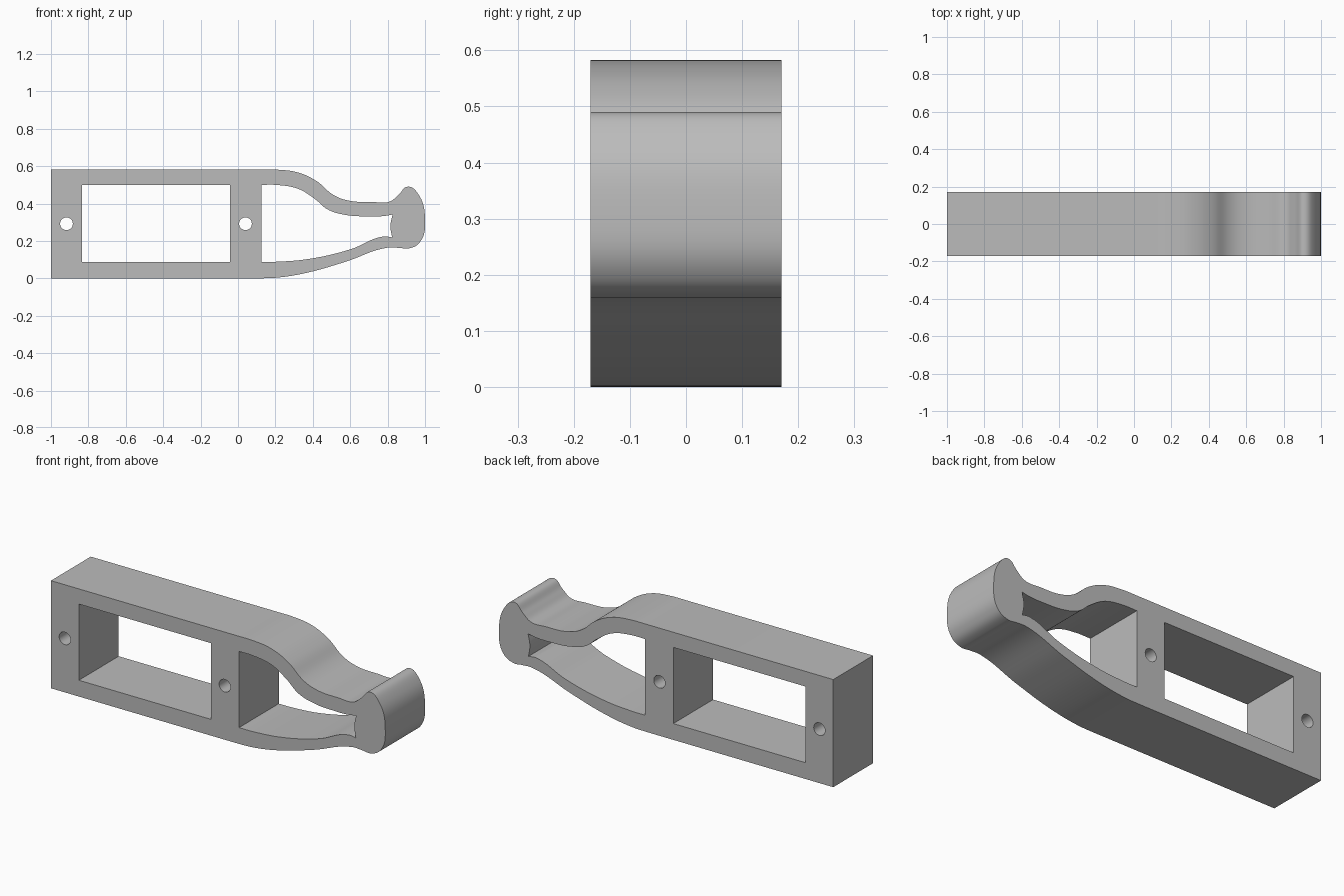
import bpy, math

cube = bpy.data.objects.get("Cube")
if cube:
    bpy.data.objects.remove(cube, do_unlink=True)

HALF_DEPTH = 0.17

grey = bpy.data.materials.new("plain grey")
grey.use_nodes = True
colour = (0.5, 0.5, 0.5, 1)
grey.diffuse_color = colour
grey.node_tree.nodes["Principled BSDF"].inputs["Base Color"].default_value = colour

profile = bpy.data.curves.new("clip_profile", "CURVE")
profile.dimensions = "2D"
profile.fill_mode = "BOTH"
profile.extrude = HALF_DEPTH
profile.resolution_u = 8


def loop(points, corners=()):
    """Closed curve through the points; indices in corners stay sharp."""
    spline = profile.splines.new("BEZIER")
    spline.bezier_points.add(len(points) - 1)
    spline.use_cyclic_u = True
    for i, (bp, (x, z)) in enumerate(zip(spline.bezier_points, points)):
        bp.co = (x, z, 0)
        kind = "VECTOR" if i in corners else "AUTO"
        bp.handle_left_type = bp.handle_right_type = kind


# Outer outline: square frame end, upper arm, rounded head, lower arm
outline = [(-1, 0), (-1, 0.582), (0.12, 0.582), (0.21, 0.581), (0.32, 0.566),
           (0.42, 0.52), (0.51, 0.446), (0.59, 0.416), (0.72, 0.408), (0.81, 0.41),
           (0.857, 0.445), (0.908, 0.49), (0.962, 0.453), (1, 0.31),
           (0.974, 0.195), (0.915, 0.16), (0.86, 0.163), (0.80, 0.164),
           (0.57, 0.087), (0.36, 0.028), (0.2, 0.003), (0.1, 0)]
loop(outline, {0, 1, 2, len(outline) - 1})

# Rectangular window in the frame
loop([(-0.833, 0.088), (-0.833, 0.5), (-0.043, 0.5), (-0.043, 0.088)], range(4))

# Tapering opening between the two arms
loop([(0.125, 0.088), (0.125, 0.5), (0.21, 0.499), (0.32, 0.479), (0.41, 0.425),
      (0.48, 0.368), (0.57, 0.34), (0.70, 0.331), (0.78, 0.333), (0.826, 0.341),
      (0.815, 0.28), (0.824, 0.219), (0.78, 0.224),
      (0.60, 0.155), (0.38, 0.104), (0.21, 0.089)], {0, 1, 9, 11})

# Pin holes through the two posts
for cx in (-0.917, 0.04):
    loop([(cx + 0.034 * math.cos(a * math.pi / 2), 0.292 + 0.034 * math.sin(a * math.pi / 2))
          for a in range(4)])

# Convert the extruded profile into one welded solid
clip = bpy.data.objects.new("clip_body", profile)
bpy.context.collection.objects.link(clip)
clip.rotation_euler.x = math.pi / 2
bpy.ops.object.select_all(action="DESELECT")
clip.select_set(True)
bpy.context.view_layer.objects.active = clip
bpy.ops.object.convert(target="MESH")
bpy.ops.object.transform_apply(location=False, rotation=True, scale=False)
bpy.ops.object.mode_set(mode="EDIT")
bpy.ops.mesh.select_all(action="SELECT")
bpy.ops.mesh.remove_doubles(threshold=0.0005)
bpy.ops.mesh.normals_make_consistent(inside=False)
bpy.ops.object.mode_set(mode="OBJECT")
clip.data.materials.clear()
clip.data.materials.append(grey)
bpy.ops.object.shade_smooth_by_angle(angle=math.radians(30))
